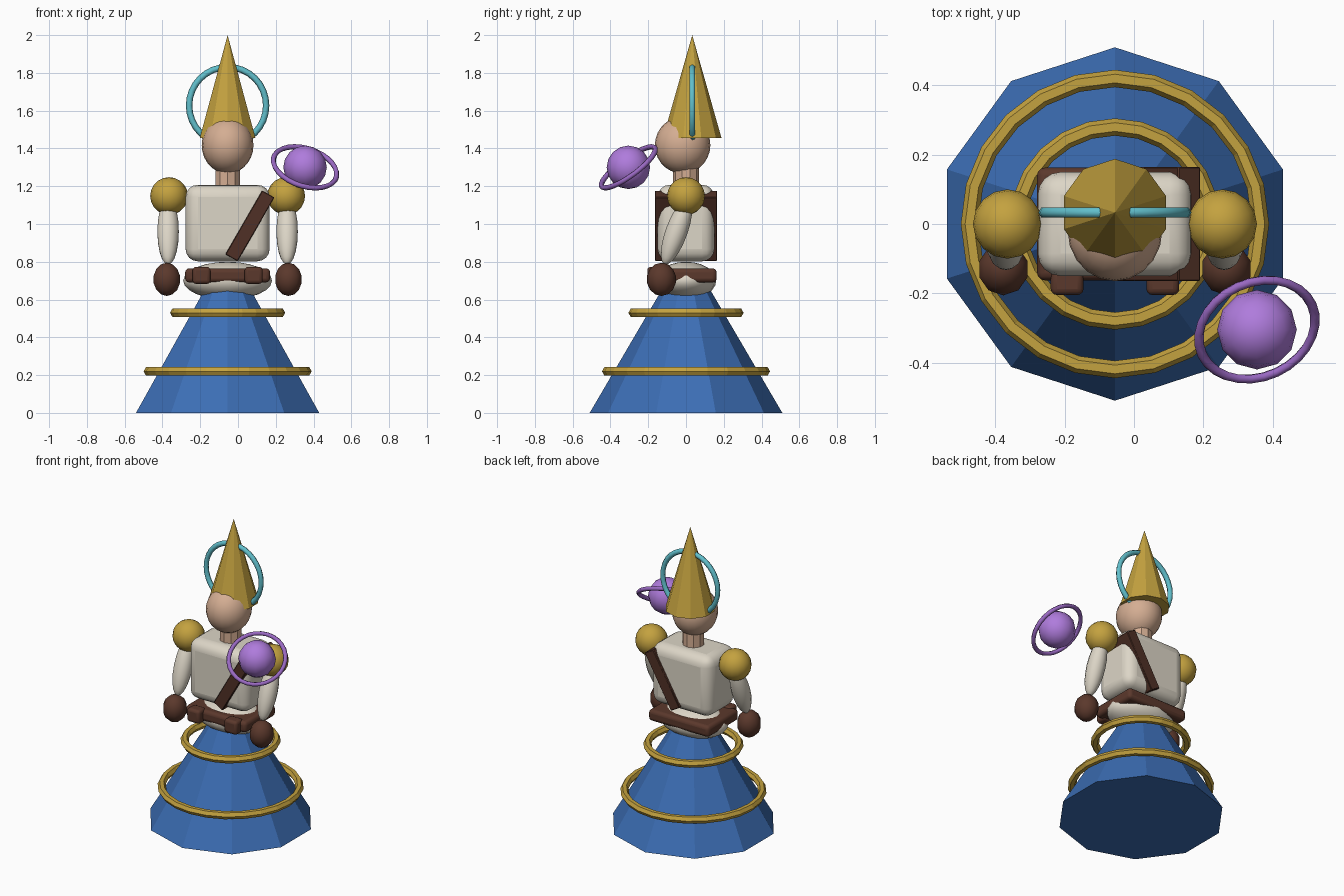
import bpy
from math import radians
from mathutils import Vector

if "Cube" in bpy.data.objects:
    bpy.data.objects.remove(bpy.data.objects["Cube"], do_unlink=True)

AXIS = -0.055  # the figure stands a little right of centre


def material(name, r, g, b):
    mat = bpy.data.materials.new(name)
    mat.use_nodes = True
    mat.diffuse_color = (r, g, b, 1)
    mat.node_tree.nodes["Principled BSDF"].inputs["Base Color"].default_value = (r, g, b, 1)
    return mat


BLUE = material("blue cloth", 0.045, 0.155, 0.46)
GOLD = material("gold", 0.55, 0.36, 0.05)
WHITE = material("cream cloth", 0.72, 0.67, 0.57)
LEATHER = material("brown leather", 0.105, 0.04, 0.025)
STRAP = material("dark leather", 0.08, 0.03, 0.019)
SKIN = material("skin", 0.66, 0.42, 0.29)
CYAN = material("cyan glow", 0.12, 0.52, 0.6)
PURPLE = material("purple orb", 0.43, 0.2, 0.72)
VIOLET = material("violet ring", 0.32, 0.14, 0.54)


def finish(name, mat, smooth=None):
    obj = bpy.context.object
    obj.name = name
    obj.data.materials.append(mat)
    if smooth:
        bpy.ops.object.shade_smooth_by_angle(angle=radians(smooth))
    return obj


def cone(name, mat, sides, r1, r2, z1, z2, y=0):
    bpy.ops.mesh.primitive_cone_add(vertices=sides, radius1=r1, radius2=r2, depth=z2 - z1,
                                    location=(AXIS, y, (z1 + z2) / 2))
    return finish(name, mat)


def ball(name, mat, loc, size, sides=16, rings=10, tilt=0):
    bpy.ops.mesh.primitive_uv_sphere_add(segments=sides, ring_count=rings, radius=1,
                                         location=loc, rotation=(tilt, 0, 0))
    bpy.context.object.scale = size
    return finish(name, mat, 60)


def ring(name, mat, loc, major, minor, normal=(0, 0, 1), sides=24, smooth=None):
    bpy.ops.mesh.primitive_torus_add(major_radius=major, minor_radius=minor, major_segments=sides,
                                     minor_segments=6, location=loc)
    bpy.context.object.rotation_euler = Vector(normal).to_track_quat("Z", "Y").to_euler()
    return finish(name, mat, smooth)


def box(name, mat, loc, size, bevel, segments=3, turn=0):
    bpy.ops.mesh.primitive_cube_add(size=1, location=loc)
    obj = bpy.context.object
    obj.scale = size
    bpy.ops.object.transform_apply(location=False, rotation=False, scale=True)
    obj.rotation_euler.y = turn
    if bevel:
        mod = obj.modifiers.new("rounded edges", "BEVEL")
        mod.width = bevel
        mod.segments = segments
    return finish(name, mat, 40)


# Skirt with two floating gold hoops
cone("skirt", BLUE, 10, 0.51, 0.10, 0, 0.70)
ring("lower_hoop", GOLD, (AXIS, 0, 0.22), 0.42, 0.025)
ring("upper_hoop", GOLD, (AXIS, 0, 0.53), 0.28, 0.025)

# Hips, belt and pouches
ball("hips", WHITE, (AXIS, 0, 0.70), (0.235, 0.16, 0.10), 20, 12)
box("belt", LEATHER, (AXIS, 0, 0.728), (0.45, 0.325, 0.075), 0.022)
for side, label in ((-1, "right"), (1, "left")):
    box(label + "_pouch", LEATHER, (AXIS + side * 0.138, -0.165, 0.728), (0.095, 0.08, 0.09), 0.018)

# Torso and the slanted strap around it
box("torso", WHITE, (AXIS, 0, 1.005), (0.445, 0.30, 0.405), 0.065, 4)
box("strap", STRAP, (0.063, 0, 0.99), (0.075, 0.33, 0.39), 0.004, 1, radians(30))

# Arms
for side, label in ((-1, "right"), (1, "left")):
    ball(label + "_shoulder", GOLD, (AXIS + side * 0.31, 0, 1.148), (0.1, 0.1, 0.1))
    ball(label + "_arm", WHITE, (AXIS + side * 0.315, -0.05, 0.96), (0.058, 0.058, 0.185),
         14, 10, radians(-20))
    ball(label + "_hand", LEATHER, (AXIS + side * 0.322, -0.13, 0.707), (0.075, 0.078, 0.088), 10, 7)

# Neck, head, pointed hat and halo
cone("neck", SKIN, 10, 0.068, 0.068, 1.15, 1.33)
ball("head", SKIN, (AXIS, -0.018, 1.417), (0.137, 0.147, 0.15), 20, 14)
cone("hat", GOLD, 10, 0.155, 0, 1.455, 2.0, 0.033)
ring("halo", CYAN, (AXIS, 0.033, 1.627), 0.204, 0.017, (0, 1, 0), 32, 70)

# Floating ringed orb
ORB = (0.355, -0.305, 1.3)
ball("orb", PURPLE, ORB, (0.115, 0.115, 0.115), 12, 8)
ring("orb_ring", VIOLET, ORB, 0.174, 0.014, (0.26, -0.57, 0.78), 28, 70)
